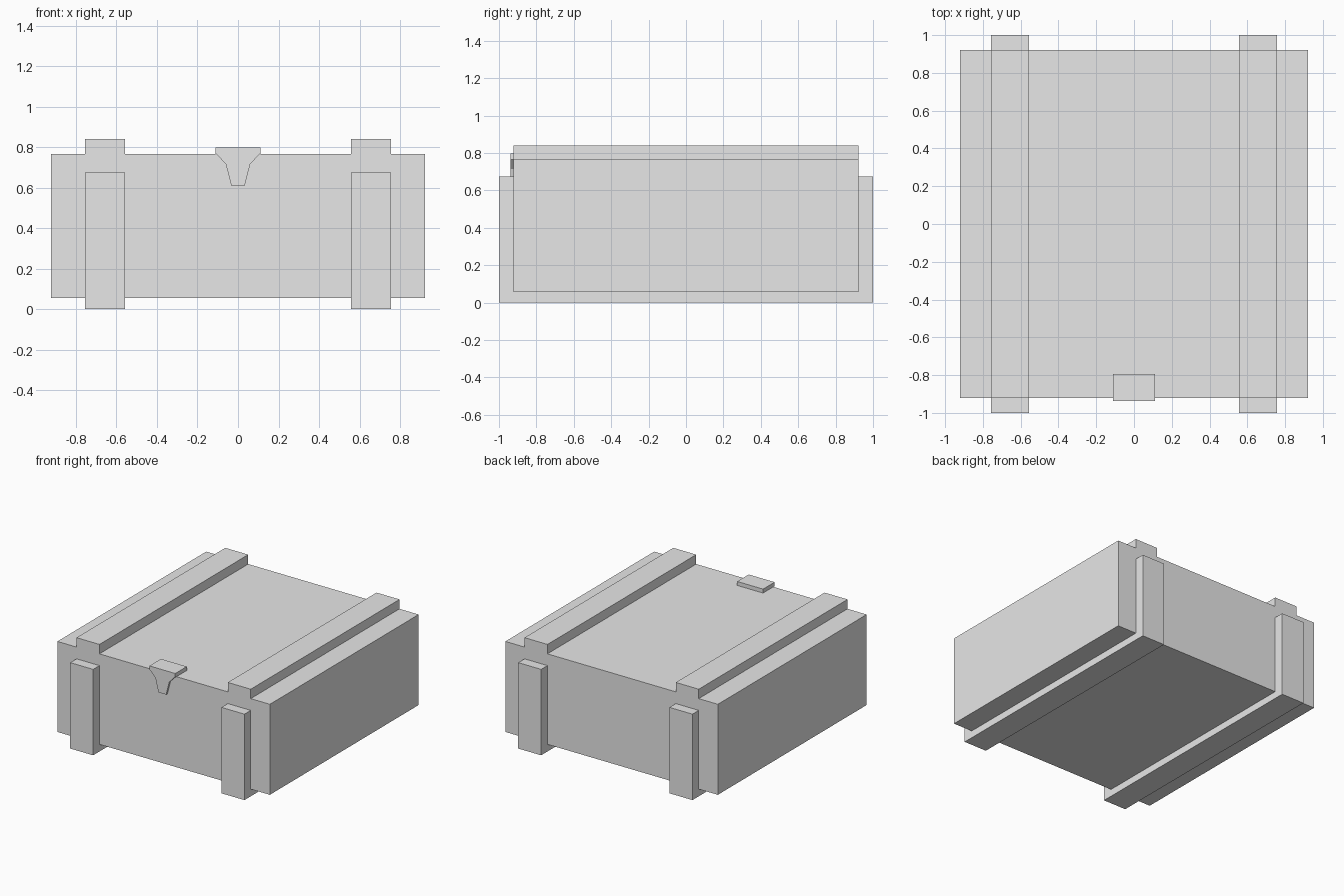
import bpy
import bmesh
from mathutils import Vector

cube = bpy.data.objects.get("Cube")
if cube:
    bpy.data.objects.remove(cube, do_unlink=True)

# Single plain grey finish
grey = bpy.data.materials.new("plain_grey")
grey.use_nodes = True
grey.diffuse_color = (0.8, 0.8, 0.8, 1)
grey.node_tree.nodes["Principled BSDF"].inputs["Base Color"].default_value = (0.8, 0.8, 0.8, 1)


def extrude_profile(name, points, axis, start, end):
    """Extrude a closed 2D outline along x or y. Points are (y, z) or (x, z)."""
    place = (lambda u, z: (start, u, z)) if axis == "x" else (lambda u, z: (u, start, z))
    offset = Vector((end - start, 0, 0) if axis == "x" else (0, end - start, 0))
    bm = bmesh.new()
    face = bm.faces.new([bm.verts.new(place(u, z)) for u, z in points])
    result = bmesh.ops.extrude_face_region(bm, geom=[face], use_keep_orig=True)
    bmesh.ops.translate(bm, vec=offset,
                        verts=[g for g in result["geom"] if isinstance(g, bmesh.types.BMVert)])
    bmesh.ops.recalc_face_normals(bm, faces=bm.faces)
    mesh = bpy.data.meshes.new(name)
    bm.to_mesh(mesh)
    bm.free()
    mesh.materials.append(grey)
    obj = bpy.data.objects.new(name, mesh)
    bpy.context.collection.objects.link(obj)
    return obj


def rectangle(u0, u1, z0, z1):
    return [(u0, z0), (u1, z0), (u1, z1), (u0, z1)]


def mirrored(half):
    """Complete a symmetric outline from its right half."""
    return half + [(-x, z) for x, z in reversed(half)]


HALF = 0.922       # half width and depth of the box
SEAM = 0.677       # height where the lid meets the box
LID_TOP = 0.766
STRAP_IN, STRAP_OUT = 0.557, 0.756

# Box body
extrude_profile("crate_body", rectangle(-HALF, HALF, 0.056, SEAM), "y", -HALF, HALF)

# Lid with its two raised battens
lid = mirrored([(HALF, SEAM), (HALF, LID_TOP), (STRAP_OUT, LID_TOP), (STRAP_OUT, 0.84),
                (STRAP_IN, 0.84), (STRAP_IN, LID_TOP)])
extrude_profile("lid", lid, "y", -HALF, HALF)

# U-shaped straps running under the box and up the front and back
strap = mirrored([(1, 0), (1, SEAM - 0.003), (HALF, SEAM - 0.003), (HALF, 0.056)])
for side, name in ((1, "left_strap"), (-1, "right_strap")):
    extrude_profile(name, strap, "x", side * STRAP_IN, side * STRAP_OUT)

# Latch: plate on the lid and tapered tongue down the front
extrude_profile("latch_plate", rectangle(-0.112, 0.112, LID_TOP, 0.797), "y", -0.938, -0.795)
tongue = mirrored([(0.033, 0.61), (0.06, 0.715), (0.112, 0.772), (0.112, 0.797)])
extrude_profile("latch_tongue", tongue, "y", -0.938, -HALF)
